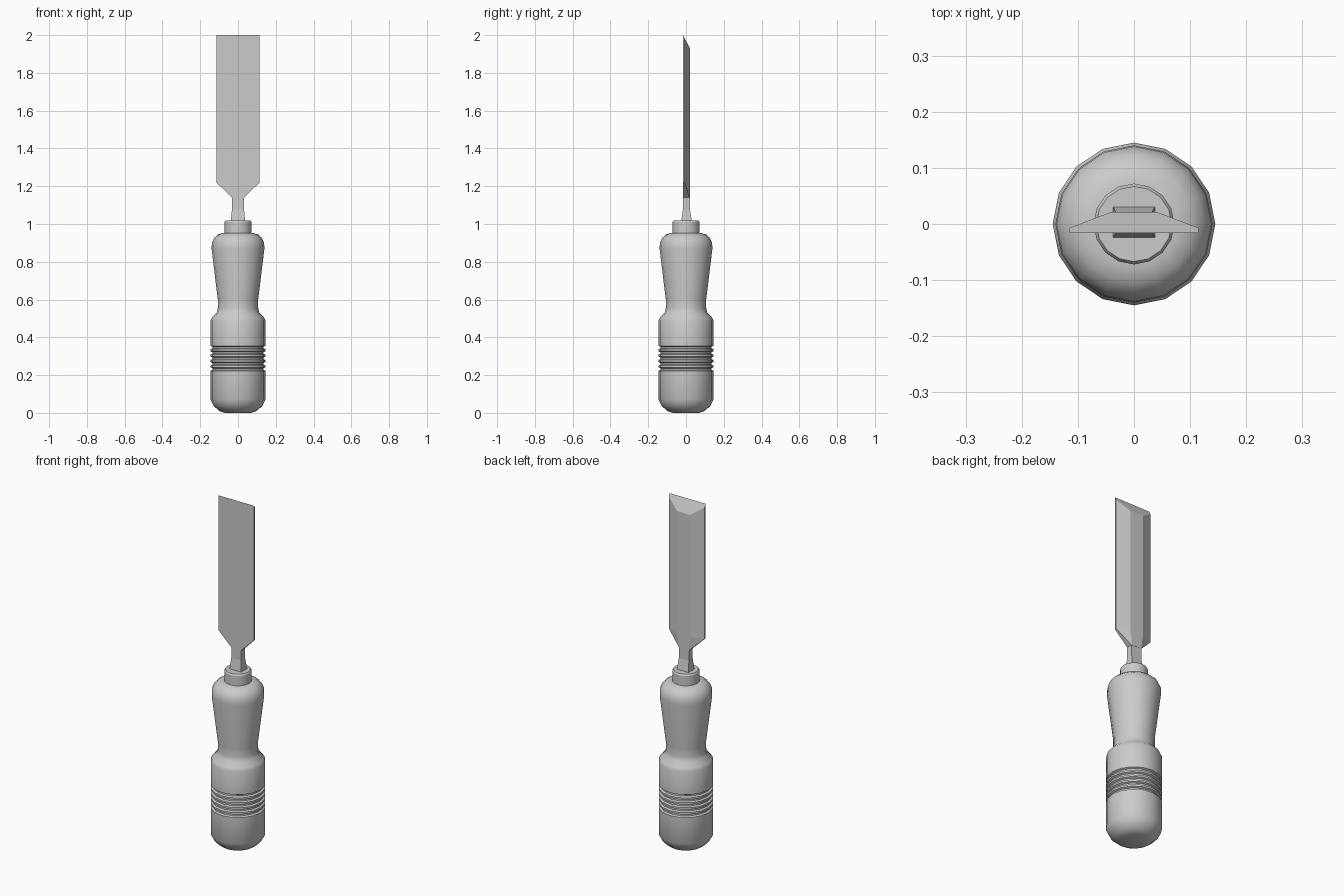
import bpy, bmesh
from math import sin, cos, pi, radians

if "Cube" in bpy.data.objects:
    bpy.data.objects.remove(bpy.data.objects["Cube"])

SIDES = 16


def make_object(name, bm, smooth_angle=None):
    bmesh.ops.recalc_face_normals(bm, faces=bm.faces)
    mesh = bpy.data.meshes.new(name)
    bm.to_mesh(mesh)
    bm.free()
    ob = bpy.data.objects.new(name, mesh)
    bpy.context.collection.objects.link(ob)
    if smooth_angle:
        bpy.ops.object.select_all(action='DESELECT')
        ob.select_set(True)
        bpy.context.view_layer.objects.active = ob
        bpy.ops.object.shade_smooth_by_angle(angle=radians(smooth_angle))
    return ob


def loft(name, sections, smooth_angle=None):
    """Skin equal-length closed sections and cap both ends."""
    bm = bmesh.new()
    rings = [[bm.verts.new(p) for p in s] for s in sections]
    n = len(rings[0])
    for a, b in zip(rings, rings[1:]):
        for i in range(n):
            j = (i + 1) % n
            bm.faces.new((a[i], a[j], b[j], b[i]))
    bm.faces.new(rings[0][::-1])
    bm.faces.new(rings[-1])
    return make_object(name, bm, smooth_angle)


def lathe(name, profile, smooth_angle=35):
    angles = [2 * pi * i / SIDES for i in range(SIDES)]
    return loft(name, [[(r * cos(a), r * sin(a), z) for a in angles]
                       for r, z in profile], smooth_angle)


# Turned handle: rounded butt, grooved grip band, waist and shoulder
profile = [(0.07, 0), (0.098, 0.01), (0.127, 0.035), (0.145, 0.07)]
for i in range(5):
    z = 0.232 + 0.0285 * i
    profile += [(0.145, z - 0.009), (0.135, z - 0.004),
                (0.135, z + 0.004), (0.145, z + 0.009)]
profile += [(0.145, 0.49), (0.137, 0.507), (0.112, 0.532), (0.107, 0.555),
            (0.107, 0.60), (0.140, 0.87), (0.138, 0.90), (0.126, 0.927),
            (0.105, 0.945), (0.078, 0.953)]
lathe("handle", profile)

# Metal collar
lathe("ferrule", [(0.072, 0.93), (0.072, 1.01), (0.067, 1.018)], 25)


# Blade: bevelled-edge section; w half width, ridge half width of the back flat
FRONT, BACK, EDGE = -0.016, 0.021, -0.007


def section(w, ridge, edge, height):
    half = [(w, FRONT), (w, edge), (ridge, BACK)]
    outline = half + [(-x, y) for x, y in reversed(half)]
    return [(x, y, height(y)) for x, y in outline]


loft("blade", [
    section(0.032, 0.030, 0.018, lambda y: 1.14),
    section(0.115, 0.042, EDGE, lambda y: 1.22),
    section(0.115, 0.042, EDGE, lambda y: 2 - (y - FRONT) * 1.9),
])

# Square neck flaring into the ferrule
loft("neck", [[(-w, y0, z), (w, y0, z), (w, y1, z), (-w, y1, z)]
              for w, y0, y1, z in [(0.037, -0.024, 0.030, 1.0),
                                   (0.037, -0.024, 0.030, 1.02),
                                   (0.032, -0.016, 0.020, 1.08),
                                   (0.032, -0.016, 0.020, 1.14)]])
